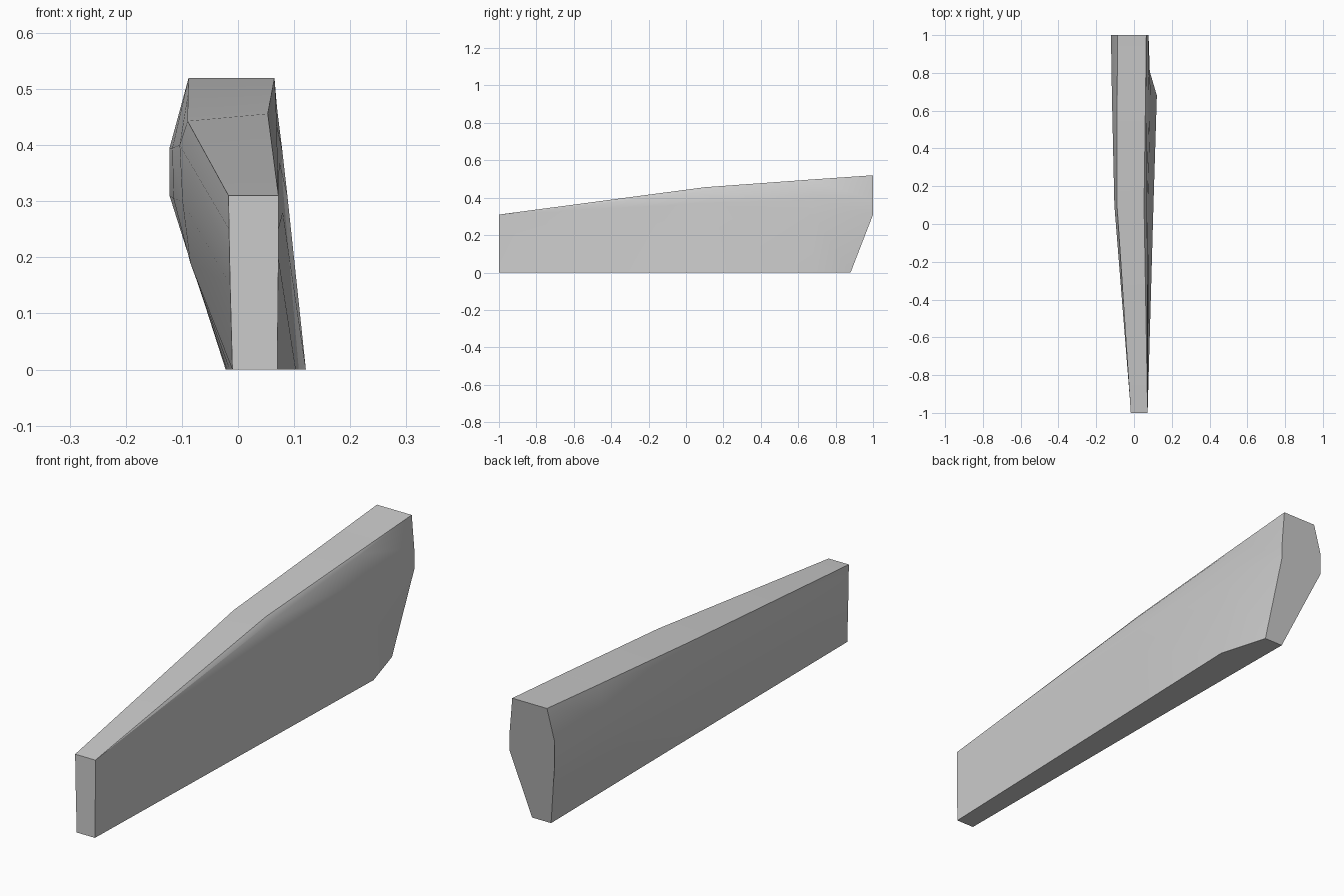
import bpy
import bmesh
import math

cube = bpy.data.objects.get("Cube")
if cube:
    bpy.data.objects.remove(cube, do_unlink=True)

grey = bpy.data.materials.new("plain grey")
grey.use_nodes = True
COLOUR = (0.6, 0.6, 0.6, 1)
grey.diffuse_color = COLOUR
grey.node_tree.nodes["Principled BSDF"].inputs["Base Color"].default_value = COLOUR


def end_y(z):
    # raked heel below the upright part of the end
    return min(1, 0.88 + 0.12 * z / 0.31)


# cross-sections (x, z): up the hollow side, over the top, down the flat side
front = [(-.01, 0), (-.014, .15), (-.015, .2), (-.016, .25), (-.017, .31),
         (.072, .31), (.072, .31), (.072, .25), (.072, .2), (.07, 0)]
middle = [(-.015, 0), (-.085, .19), (-.099, .3), (-.104, .4), (-.09, .443),
          (.053, .456), (.069, .436), (.074, .37), (.08, .28), (.103, 0)]
heel = [(-.02, 0), (-.084, .19), (-.115, .305), (-.117, .395), (-.089, .492),
        (.061, .498), (.067, .487), (.079, .39), (.088, .31), (.121, 0)]
back = [(-.022, 0), (-.083, .19), (-.122, .31), (-.122, .395), (-.088, .52),
        (.065, .52), (.065, .52), (.076, .39), (.077, .31), (.062, 0)]
sections = [(front, lambda z: -1), (middle, lambda z: .1),
            (heel, lambda z: .68), (back, end_y)]

# loft the blade body
bm = bmesh.new()
rings = [[bm.verts.new((x, y(z), z)) for x, z in pts] for pts, y in sections]
for a, b in zip(rings, rings[1:]):
    for i in range(len(a)):
        j = (i + 1) % len(a)
        bm.faces.new((a[i], a[j], b[j], b[i]))
bm.faces.new(rings[0])
bm.faces.new(rings[-1])
bmesh.ops.remove_doubles(bm, verts=bm.verts, dist=0.0005)
bmesh.ops.recalc_face_normals(bm, faces=bm.faces)
mesh = bpy.data.meshes.new("tapered_panel")
bm.to_mesh(mesh)
bm.free()
mesh.materials.append(grey)

panel = bpy.data.objects.new("tapered_panel", mesh)
bpy.context.collection.objects.link(panel)
bpy.context.view_layer.objects.active = panel
panel.select_set(True)
bpy.ops.object.shade_smooth_by_angle(angle=math.radians(30))
